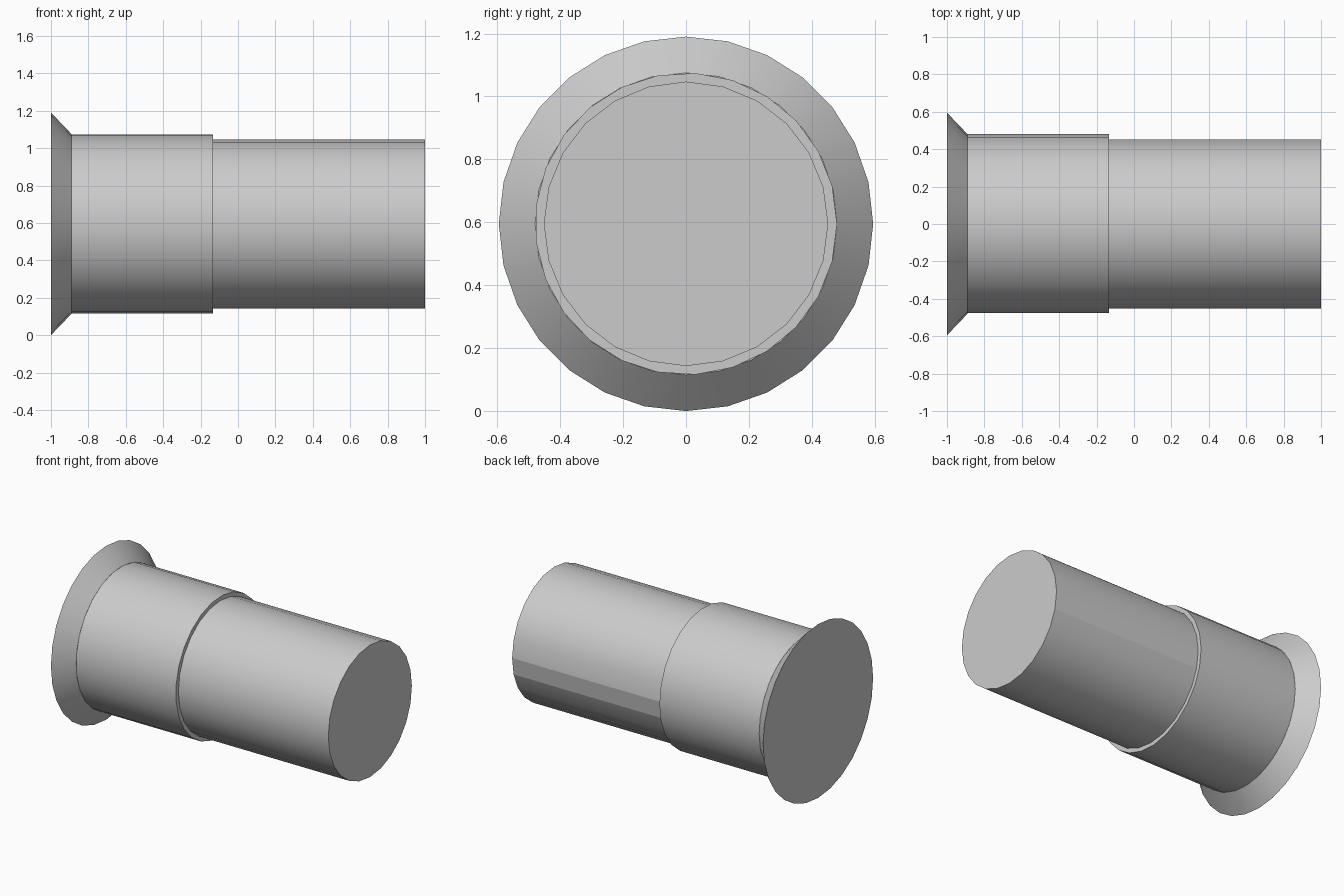
import bpy, bmesh, math

cube = bpy.data.objects.get("Cube")
if cube:
    bpy.data.objects.remove(cube, do_unlink=True)

GREY = (0.6, 0.6, 0.6, 1.0)
mat = bpy.data.materials.new("plain grey")
mat.use_nodes = True
mat.diffuse_color = GREY
mat.node_tree.nodes["Principled BSDF"].inputs["Base Color"].default_value = GREY

AXIS_Z = 0.595


def round_section(name, sides, x0, r0, x1, r1):
    """Capped round section along x; first corner lies on +y."""
    bm = bmesh.new()
    rings = []
    for x, r in ((x0, r0), (x1, r1)):
        angles = [math.tau * i / sides for i in range(sides)]
        rings.append([bm.verts.new((x, r * math.cos(a), AXIS_Z + r * math.sin(a)))
                      for a in angles])
    for i in range(sides):
        j = (i + 1) % sides
        bm.faces.new((rings[0][i], rings[0][j], rings[1][j], rings[1][i]))
    for ring in rings:
        bm.faces.new(ring)
    bmesh.ops.recalc_face_normals(bm, faces=bm.faces)
    mesh = bpy.data.meshes.new(name)
    bm.to_mesh(mesh)
    bm.free()
    mesh.materials.append(mat)
    obj = bpy.data.objects.new(name, mesh)
    bpy.context.collection.objects.link(obj)
    bpy.ops.object.select_all(action='DESELECT')
    obj.select_set(True)
    bpy.context.view_layer.objects.active = obj
    bpy.ops.object.shade_smooth_by_angle(angle=math.radians(30))
    return obj


# Flared end, thicker sleeve and slim tube
round_section("flared_flange", 28, -1.0, 0.595, -0.89, 0.48)
round_section("sleeve", 25, -0.89, 0.48, -0.135, 0.48)
tube = round_section("tube", 24, -0.135, 0.452, 1.0, 0.452)

# Flat seam strip along the tube, just below the +y side
tube.data.polygons[23].use_smooth = False
